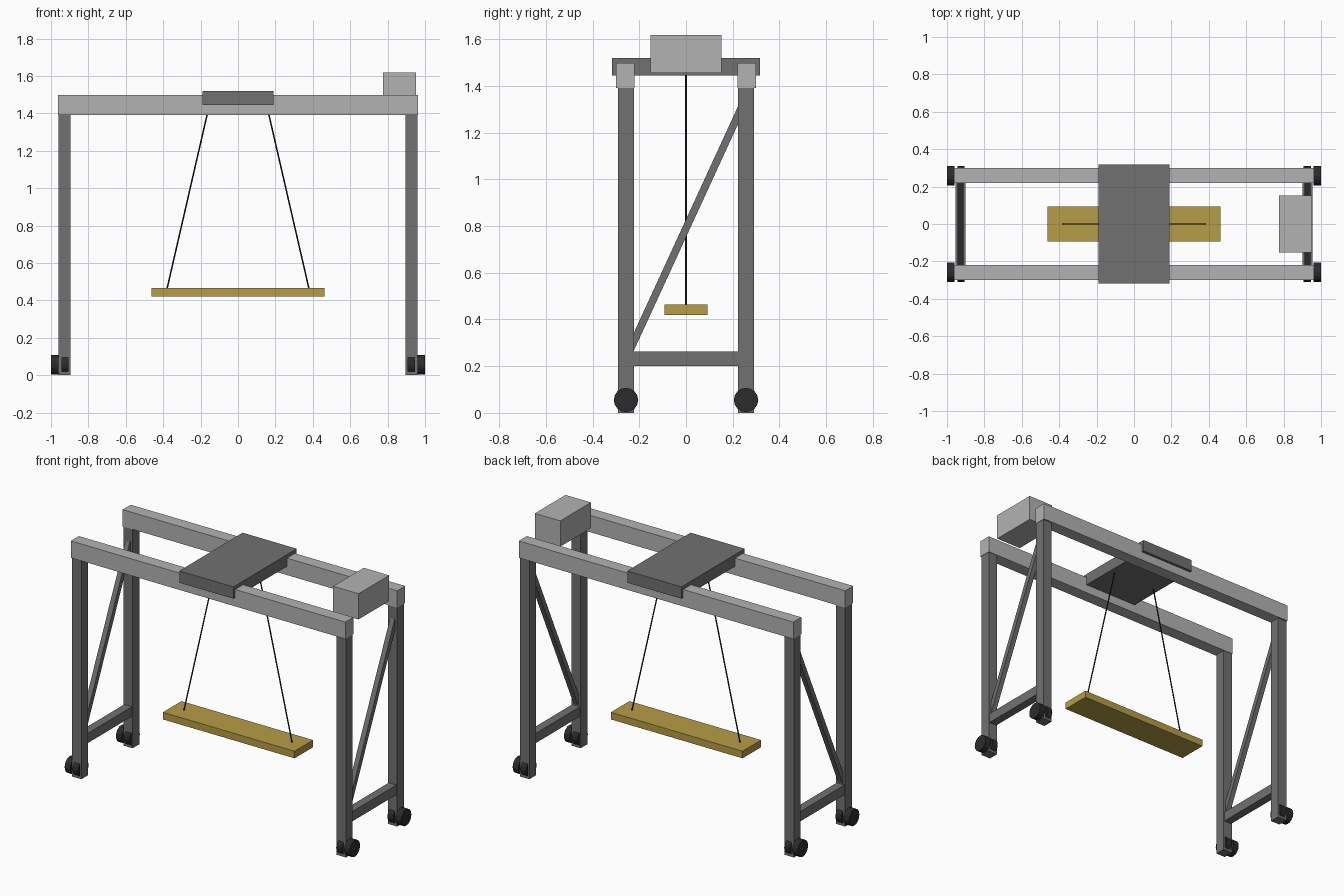
import bpy, math
from mathutils import Vector

if "Cube" in bpy.data.objects:
    bpy.data.objects.remove(bpy.data.objects["Cube"])


def material(name, rgb):
    m = bpy.data.materials.new(name)
    m.diffuse_color = (*rgb, 1)
    m.use_nodes = True
    m.node_tree.nodes["Principled BSDF"].inputs["Base Color"].default_value = m.diffuse_color
    return m


STEEL = material("dark grey steel", (0.165, 0.165, 0.17))
LIGHT = material("light grey steel", (0.45, 0.45, 0.45))
YELLOW = material("yellow load", (0.47, 0.34, 0.06))
RUBBER = material("black rubber", (0.024, 0.024, 0.024))
CABLE = material("black cable", (0.015, 0.015, 0.018))


def box(name, lo, hi, mat):
    lo, hi = Vector(lo), Vector(hi)
    bpy.ops.mesh.primitive_cube_add(size=1, location=(lo + hi) / 2)
    o = bpy.context.object
    o.name = name
    o.scale = hi - lo
    o.data.materials.append(mat)
    return o


def rod(name, a, b, radius, sides, mat):
    a, b = Vector(a), Vector(b)
    bpy.ops.mesh.primitive_cylinder_add(vertices=sides, radius=radius,
                                        depth=(b - a).length, location=(a + b) / 2)
    o = bpy.context.object
    o.name = name
    o.rotation_euler = (b - a).to_track_quat('Z', 'Y').to_euler()
    o.data.materials.append(mat)
    return o


for sy in (-1, 1):
    # Long top rails
    box("rail", (-0.963, sy * 0.26 - 0.04, 1.39), (0.963, sy * 0.26 + 0.04, 1.497), LIGHT)

for sx in (-1, 1):
    x = sx * 0.928
    for sy in (-1, 1):
        # Legs, each with an inner wheel and an outer wheel
        y = sy * 0.257
        box("leg", (x - 0.0325, y - 0.0335, 0), (x + 0.0325, y + 0.0335, 1.39), STEEL)
        for c in (0.925, 0.98):
            rod("wheel", (sx * (c - 0.02), y, 0.055), (sx * (c + 0.02), y, 0.055),
                0.052, 16, RUBBER)

    # Lower crossbar and diagonal brace of each end frame
    box("crossbar", (x - 0.027, -0.23, 0.2), (x + 0.027, 0.23, 0.262), STEEL)
    dy, dz = 0.46, 1.0
    brace = box("brace", (x - 0.016, -0.016, 0.79 - 0.565),
                (x + 0.016, 0.016, 0.79 + 0.565), STEEL)
    brace.rotation_euler.x = -math.atan2(dy, dz)

    # Hoist cables
    rod("cable", (sx * 0.38, 0, 0.46), (sx * 0.152, 0, 1.45), 0.004, 8, CABLE)

# Trolley, winch housing and hanging load
box("trolley", (-0.19, -0.317, 1.445), (0.19, 0.317, 1.52), STEEL)
box("winch_housing", (0.775, -0.153, 1.455), (0.953, 0.153, 1.618), LIGHT)
box("hanging_load", (-0.462, -0.093, 0.42), (0.462, 0.093, 0.465), YELLOW)
